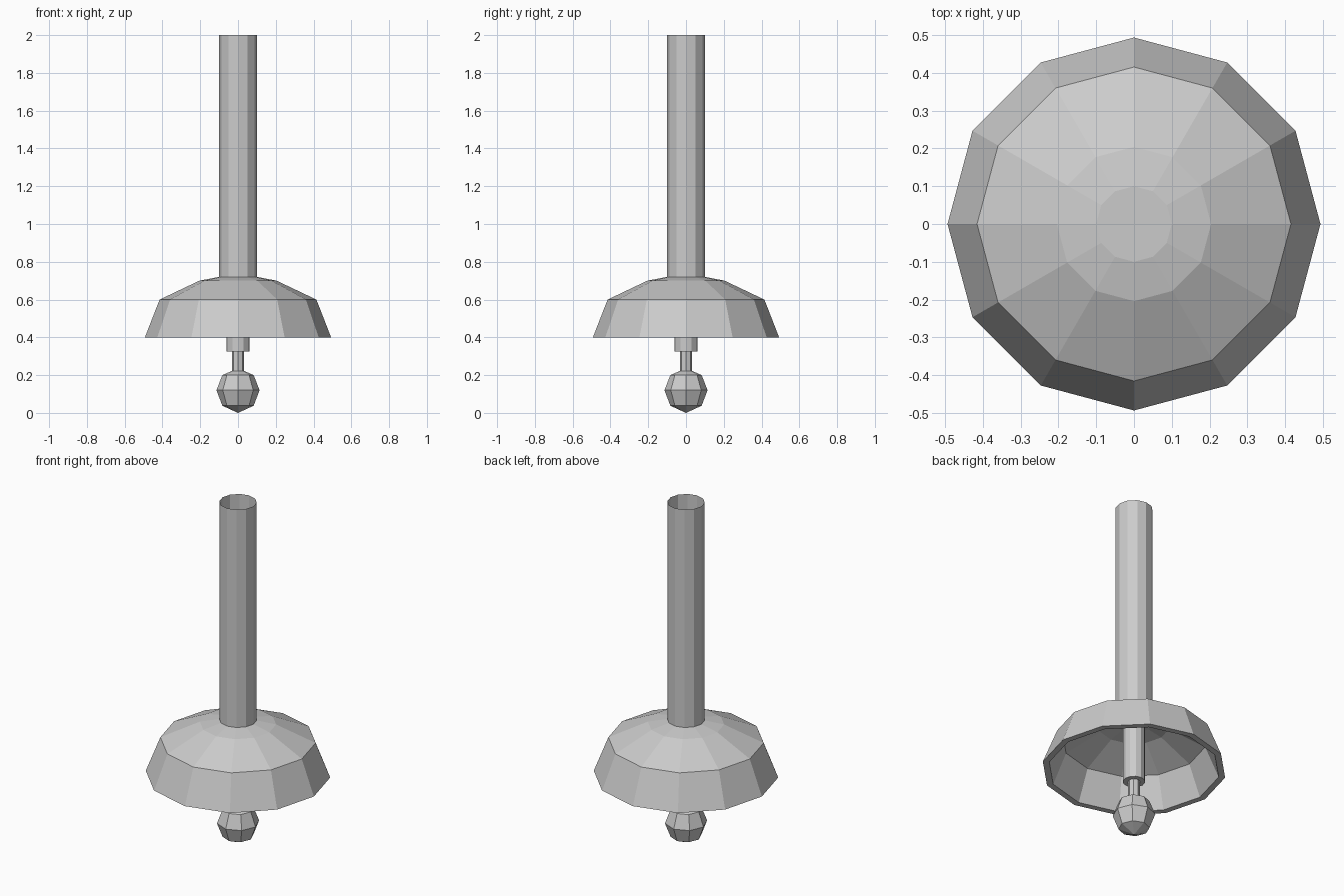
import bpy
import math

if "Cube" in bpy.data.objects:
    bpy.data.objects.remove(bpy.data.objects["Cube"])


def lathe(name, profile, sides):
    """Revolve (radius, z) points around z; zero-radius points become poles."""
    verts, faces, rings = [], [], []
    for r, z in profile:
        start = len(verts)
        if r == 0:
            verts.append((0, 0, z))
            rings.append([start] * sides)
        else:
            for i in range(sides):
                a = 2 * math.pi * i / sides
                verts.append((r * math.cos(a), r * math.sin(a), z))
            rings.append(list(range(start, start + sides)))
    for lo, hi in zip(rings, rings[1:]):
        for i in range(sides):
            j = (i + 1) % sides
            # dict keys drop the repeated pole index
            faces.append(list(dict.fromkeys((lo[i], lo[j], hi[j], hi[i]))))
    mesh = bpy.data.meshes.new(name)
    mesh.from_pydata(verts, [], faces)
    mesh.update()
    obj = bpy.data.objects.new(name, mesh)
    bpy.context.collection.objects.link(obj)
    return obj


# Hanging tube, open at the top
lathe("hanging_tube", [(0.1, 0.72), (0.1, 2.0)], 12)

# Shade: inner ceiling, down to the rim, then up the outside to the closed top
lathe("lamp_shade", [
    (0, 0.685), (0.1, 0.685), (0.19, 0.668), (0.385, 0.577), (0.458, 0.4),
    (0.493, 0.4), (0.415, 0.6), (0.204, 0.7), (0.1, 0.72), (0, 0.72)], 12)

# Bulb holder under the ceiling
lathe("bulb_holder", [(0, 0.325), (0.06, 0.325), (0.06, 0.685)], 12)

# Bulb with its neck
lathe("bulb", [
    (0, 0.0), (0.083, 0.038), (0.114, 0.12), (0.083, 0.2),
    (0.033, 0.222), (0.033, 0.325)], 8)
